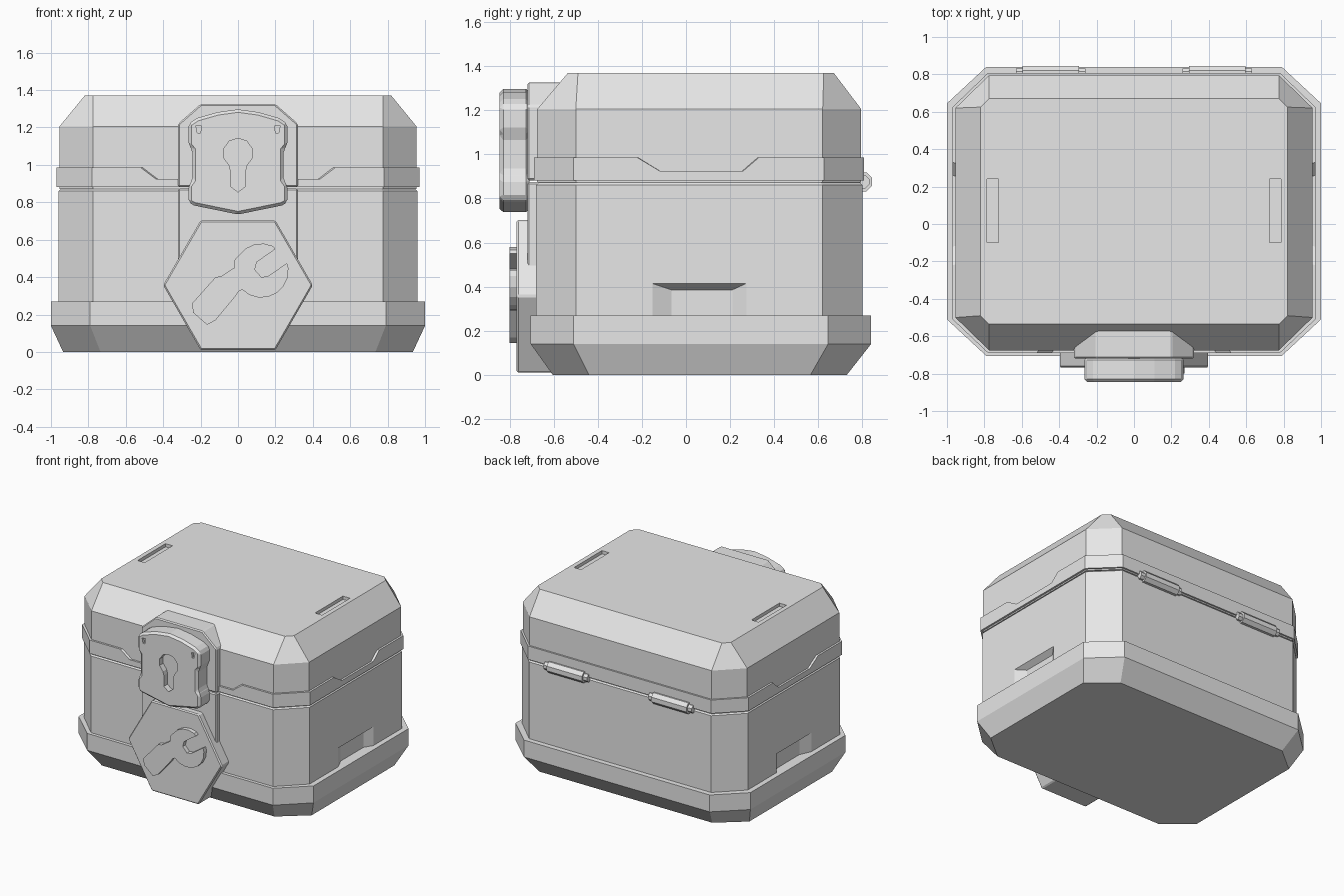
import bpy, bmesh, math
from mathutils import Vector

cube = bpy.data.objects.get("Cube")
if cube:
    bpy.data.objects.remove(cube, do_unlink=True)

GREY = (0.8, 0.8, 0.8, 1.0)
mat = bpy.data.materials.new("plain grey")
mat.use_nodes = True
mat.diffuse_color = GREY
bsdf = next(n for n in mat.node_tree.nodes if n.type == "BSDF_PRINCIPLED")
bsdf.inputs["Base Color"].default_value = GREY


def loft(name, rings, closed=False):
    """Skin rings of equal length; cap both ends, or join them when closed."""
    bm = bmesh.new()
    loops = [[bm.verts.new(p) for p in ring] for ring in rings]
    n = len(loops[0])
    pairs = list(zip(loops, loops[1:] + ([loops[0]] if closed else [])))
    for a, b in pairs:
        for i in range(n):
            j = (i + 1) % n
            bm.faces.new((a[i], a[j], b[j], b[i]))
    if not closed:
        bm.faces.new(loops[0])
        bm.faces.new(loops[-1])
    bmesh.ops.recalc_face_normals(bm, faces=bm.faces)
    mesh = bpy.data.meshes.new(name)
    bm.to_mesh(mesh)
    bm.free()
    mesh.materials.append(mat)
    obj = bpy.data.objects.new(name, mesh)
    bpy.context.collection.objects.link(obj)
    return obj


def prism(name, outline, y0, y1):
    """Extrude an (x, z) outline from y0 to y1."""
    return loft(name, [[(x, y, z) for x, z in outline] for y in (y0, y1)])


def octagon(x, y0, y1, cx, cy, z):
    """Rectangle with cut corners at height z."""
    return [(-x + cx, y0, z), (x - cx, y0, z), (x, y0 + cy, z), (x, y1 - cy, z),
            (x - cx, y1, z), (-x + cx, y1, z), (-x, y1 - cy, z), (-x, y0 + cy, z)]


def box(name, x0, x1, y0, y1, z0, z1):
    return prism(name, [(x0, z0), (x1, z0), (x1, z1), (x0, z1)], y0, y1)


def bake(obj):
    """Replace the mesh by its modified result."""
    dg = bpy.context.evaluated_depsgraph_get()
    mesh = bpy.data.meshes.new_from_object(obj.evaluated_get(dg))
    obj.modifiers.clear()
    obj.data = mesh


def bevel(obj, width):
    mod = obj.modifiers.new("Bevel", "BEVEL")
    mod.width = width
    mod.segments = 1
    mod.limit_method = "ANGLE"
    mod.angle_limit = math.radians(20)
    bake(obj)


def cut(obj, cutters):
    for c in cutters:
        c.hide_render = True
        mod = obj.modifiers.new("Cut", "BOOLEAN")
        mod.operation = "DIFFERENCE"
        mod.solver = "EXACT"
        mod.object = c
        bake(obj)
        bpy.data.objects.remove(c, do_unlink=True)


def mirrored(half):
    """Complete an outline listed from top to bottom on the -x side."""
    return half + [(-x, z) for x, z in reversed(half) if abs(x) > 0.001]


# Flared base with a flat rim
loft("base", [octagon(0.935, -0.605, 0.73, 0.2, 0.165, 0),
              octagon(1.0, -0.705, 0.84, 0.21, 0.195, 0.14),
              octagon(1.0, -0.705, 0.84, 0.21, 0.195, 0.27)])

# Chest body with a small top bevel and a recess on each side
body = loft("body", [octagon(0.96, -0.68, 0.8, 0.185, 0.18, 0.2),
                     octagon(0.96, -0.68, 0.8, 0.185, 0.18, 0.86),
                     octagon(0.945, -0.665, 0.785, 0.18, 0.175, 0.875)])
grips = []
for s in (-1, 1):
    outer = [(s * 0.961, y, z) for y, z in
             ((-0.155, 0.22), (0.275, 0.22), (0.275, 0.415), (-0.155, 0.415))]
    inner = [(s * 0.92, y, z) for y, z in
             ((-0.065, 0.22), (0.21, 0.22), (0.21, 0.385), (-0.065, 0.385))]
    grips.append(loft("grip_cutter", [outer, inner]))
cut(body, grips)

# Lid with sloped top edges and two slots
lid = loft("lid", [octagon(0.955, -0.675, 0.795, 0.18, 0.175, 0.872),
                   octagon(0.955, -0.675, 0.795, 0.18, 0.175, 1.205),
                   octagon(0.82, -0.535, 0.67, 0.045, 0.045, 1.37)])
cut(lid, [box("slot_cutter", s * 0.755 - 0.03, s * 0.755 + 0.03, -0.1, 0.24, 1.345, 1.4)
          for s in (-1, 1)])

# Lid band whose top edge dips at the front and sides
HIGH, LOW = 0.985, 0.925
front = [(-0.78, HIGH), (-0.52, HIGH), (-0.44, LOW), (0.44, LOW), (0.52, HIGH), (0.78, HIGH)]
side = [(-0.51, HIGH), (-0.22, HIGH), (-0.12, LOW), (0.26, LOW), (0.33, HIGH), (0.625, HIGH)]
rim = [(x, -0.69, z) for x, z in front] + [(0.97, y, z) for y, z in side]
rim += [(0.78, 0.808, HIGH), (-0.78, 0.808, HIGH)]
rim += [(-0.97, y, z) for y, z in reversed(side)]
inside = [(x * 0.965, y * 0.965, z) for x, y, z in rim]
loft("lid_band", [[(x, y, 0.882) for x, y, z in rim], rim, inside,
                  [(x, y, 0.882) for x, y, z in inside]], closed=True)

# Front backing plate, split at the lid seam
upper = prism("upper_lock_plate", [(-0.32, 0.882), (0.32, 0.882), (0.32, 1.22),
                                   (0.2, 1.325), (-0.2, 1.325), (-0.32, 1.22)], -0.72, -0.5)
lower = box("lower_lock_plate", -0.32, 0.32, -0.72, -0.6, 0.3, 0.874)
for plate in (upper, lower):
    bevel(plate, 0.008)

# Hexagonal badge
badge = prism("hexagon_badge", [(0.4, 0.357), (0.2, 0.703), (-0.2, 0.703),
                                (-0.4, 0.357), (-0.2, 0.01), (0.2, 0.01)], -0.768, -0.6)
bevel(badge, 0.008)

# Raised wrench: handle, round head, angled jaw opening
handle_low = [(-0.24, 0.21), (-0.165, 0.145), (-0.12, 0.17), (-0.02, 0.29), (0.005, 0.325)]
arc = [(0.125 + 0.145 * math.cos(math.radians(a)), 0.435 + 0.145 * math.sin(math.radians(a)))
       for a in range(-135, 25, 20)]
jaw = [(0.262, 0.475), (0.16, 0.405), (0.125, 0.4), (0.09, 0.44), (0.1, 0.48), (0.2, 0.55)]
arc_top = [(0.125 + 0.145 * math.cos(math.radians(a)), 0.435 + 0.145 * math.sin(math.radians(a)))
           for a in range(65, 150, 20)]
handle_top = [(-0.02, 0.49), (-0.02, 0.45), (-0.09, 0.405), (-0.12, 0.4), (-0.245, 0.26)]
prism("wrench_emblem", handle_low + arc + jaw + arc_top + handle_top, -0.8, -0.76)

# Lock case with stepped sides
case = mirrored([(0, 1.297), (-0.11, 1.282), (-0.22, 1.25), (-0.265, 1.22), (-0.265, 1.105),
                 (-0.243, 1.08), (-0.243, 0.92), (-0.265, 0.89), (-0.265, 0.8),
                 (-0.235, 0.783), (0, 0.735)])
lock = prism("lock_case", case, -0.845, -0.71)
bevel(lock, 0.016)

# Keyhole and two small notches
hole = [(0.08 * math.cos(math.radians(a)), 1.062 + 0.08 * math.sin(math.radians(a)))
        for a in range(-54, 235, 36)]
hole += [(-0.04, 0.97), (-0.04, 0.885), (0, 0.855), (0.04, 0.885), (0.04, 0.97)]
cutters = [prism("keyhole_cutter", hole, -0.9, -0.8)]
for s in (-1, 1):
    notch = [(s * 0.225, 1.21), (s * 0.197, 1.21), (s * 0.2, 1.17), (s * 0.217, 1.17)]
    cutters.append(prism("notch_cutter", notch, -0.9, -0.825))
cut(lock, cutters)

# Rear hinges: octagonal barrels with thinner ends
for label, s in (("left", 1), ("right", -1)):
    rings = []
    for dx, r in ((-0.185, 0.032), (-0.15, 0.032), (-0.15, 0.046),
                  (0.15, 0.046), (0.15, 0.032), (0.185, 0.032)):
        rings.append([Vector((s * 0.445 + dx, 0.802 + r * math.cos(t), 0.875 + r * math.sin(t)))
                      for t in (math.pi * (k + 0.5) / 4 for k in range(8))])
    loft(label + "_hinge", rings)
